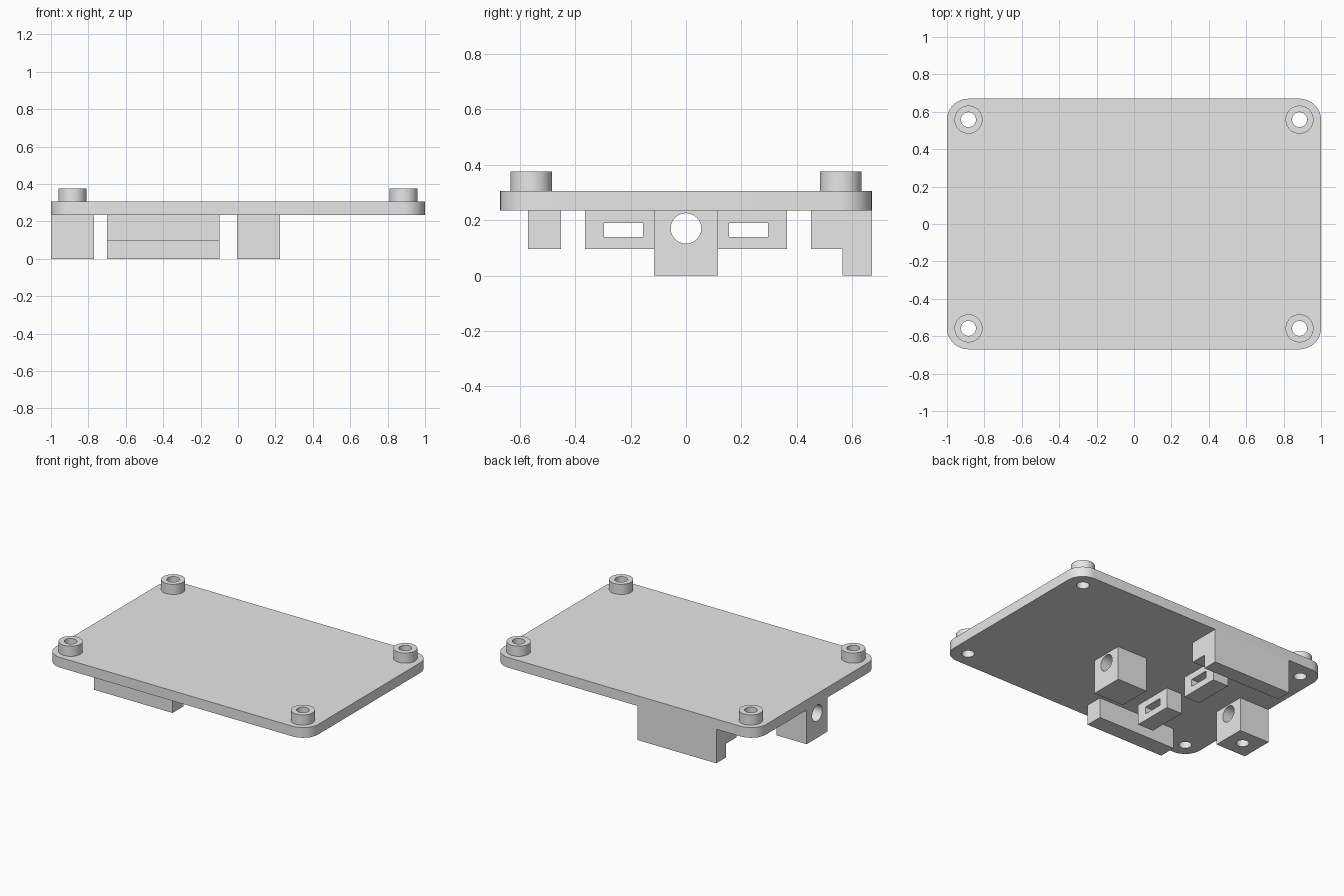
import bpy, bmesh
from math import pi, cos, sin, radians
from mathutils import Matrix

cube = bpy.data.objects.get("Cube")
if cube:
    bpy.data.objects.remove(cube, do_unlink=True)

GREY = (0.8, 0.8, 0.8, 1)
mat = bpy.data.materials.new("plain grey")
mat.use_nodes = True
mat.diffuse_color = GREY
mat.node_tree.nodes["Principled BSDF"].inputs["Base Color"].default_value = GREY

HALF_X, HALF_Y, CORNER = 1.0, 0.67, 0.115
PLATE_LOW, PLATE_TOP, POST_TOP = 0.235, 0.305, 0.375
RAIL_LOW = 0.095
POST_X, POST_Y, POST_R, SCREW_R = 0.885, 0.558, 0.075, 0.04


def finish(name, bm):
    bmesh.ops.recalc_face_normals(bm, faces=bm.faces[:])
    mesh = bpy.data.meshes.new(name)
    bm.to_mesh(mesh)
    bm.free()
    mesh.materials.append(mat)
    obj = bpy.data.objects.new(name, mesh)
    bpy.context.collection.objects.link(obj)
    return obj


def prism(name, outline, low, high, axis="z"):
    """Extrude an outline along z, or a (y, z) outline along x."""
    bm = bmesh.new()
    place = (lambda a, b: (a, b, low)) if axis == "z" else (lambda a, b: (low, a, b))
    face = bm.faces.new([bm.verts.new(place(a, b)) for a, b in outline])
    grown = bmesh.ops.extrude_face_region(bm, geom=[face])["geom"]
    shift = (0, 0, high - low) if axis == "z" else (high - low, 0, 0)
    bmesh.ops.translate(bm, vec=shift,
                        verts=[v for v in grown if isinstance(v, bmesh.types.BMVert)])
    return finish(name, bm)


def box(name, x0, x1, y0, y1, z0, z1):
    return prism(name, [(x0, y0), (x1, y0), (x1, y1), (x0, y1)], z0, z1)


def cylinder(name, centre, radius, length, axis="z"):
    bm = bmesh.new()
    turn = Matrix.Rotation(pi / 2, 4, "Y") if axis == "x" else Matrix()
    bmesh.ops.create_cone(bm, cap_ends=True, segments=48, radius1=radius,
                          radius2=radius, depth=length,
                          matrix=Matrix.Translation(centre) @ turn)
    return finish(name, bm)


def cut(obj, *cutters):
    """Subtract the cutters, bake the result and drop the cutters."""
    for c in cutters:
        mod = obj.modifiers.new("cut", "BOOLEAN")
        mod.operation, mod.solver, mod.object = "DIFFERENCE", "EXACT", c
    bpy.context.view_layer.update()
    graph = bpy.context.evaluated_depsgraph_get()
    baked = bpy.data.meshes.new_from_object(obj.evaluated_get(graph))
    obj.modifiers.clear()
    obj.data = baked
    for c in cutters:
        bpy.data.objects.remove(c, do_unlink=True)


def smooth(obj):
    obj.data.polygons.foreach_set("use_smooth", [True] * len(obj.data.polygons))
    obj.data.set_sharp_from_angle(angle=radians(30))


corners = [(1, 1), (-1, 1), (-1, -1), (1, -1)]

# Rounded base plate with four screw holes
outline = []
for i, (sx, sy) in enumerate(corners):
    for k in range(13):
        a = pi / 2 * (i + k / 12)
        outline.append((sx * (HALF_X - CORNER) + CORNER * cos(a),
                        sy * (HALF_Y - CORNER) + CORNER * sin(a)))
plate = prism("base_plate", outline, PLATE_LOW, PLATE_TOP)
cut(plate, *[cylinder("hole", (sx * POST_X, sy * POST_Y, PLATE_TOP), SCREW_R, 1)
             for sx, sy in corners])
smooth(plate)

# Hollow standoffs on the corners
for sx, sy in corners:
    side = ("back" if sy > 0 else "front") + ("_left" if sx > 0 else "_right")
    centre = (sx * POST_X, sy * POST_Y, (PLATE_TOP + POST_TOP) / 2)
    post = cylinder(side + "_standoff", centre, POST_R, POST_TOP - PLATE_TOP)
    cut(post, cylinder("hole", centre, SCREW_R, 1))
    smooth(post)

# Shaft blocks with a bore along x; the outer one has a set screw hole below
for name, x0, x1 in (("outer_shaft_block", -1, -0.77), ("inner_shaft_block", -0.005, 0.225)):
    block = box(name, x0, x1, -0.115, 0.115, 0, PLATE_LOW)
    middle = (x0 + x1) / 2
    cut(block, cylinder("bore", (middle, 0, 0.17), 0.055, 1, "x"))
    if name.startswith("outer"):
        cut(block, cylinder("screw_hole", (middle, 0, 0.05), SCREW_R, 0.24))
    smooth(block)

# Slotted brackets either side of the shaft line
for name, s in (("back_slot_bracket", 1), ("front_slot_bracket", -1)):
    y0, y1 = sorted((s * 0.085, s * 0.365))
    bracket = box(name, -0.46, -0.34, y0, y1, RAIL_LOW, PLATE_LOW)
    cut(bracket, box("slot", -0.6, -0.2, y0 + 0.07, y1 - 0.07, 0.14, 0.19))

# Front rail, and back rail with a lip hanging down at its outer edge
box("front_rail", -0.7, -0.1, -0.57, -0.45, RAIL_LOW, PLATE_LOW)
lip = [(0.45, PLATE_LOW), (0.45, RAIL_LOW), (0.565, RAIL_LOW),
       (0.565, 0), (HALF_Y, 0), (HALF_Y, PLATE_LOW)]
prism("back_rail", lip, -0.7, -0.1, "x")
